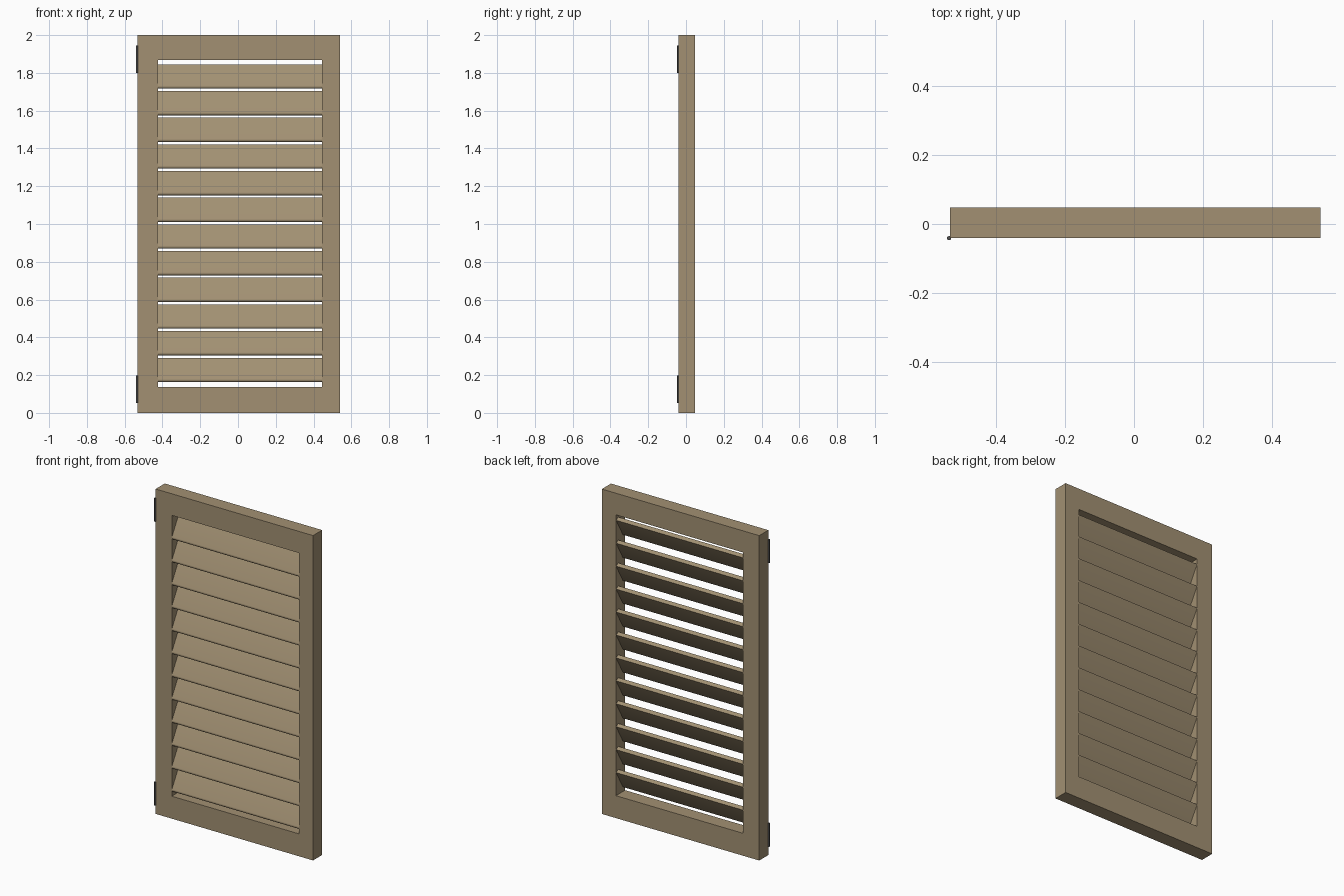
import bpy, bmesh
from math import sin, cos, pi, radians

if "Cube" in bpy.data.objects:
    bpy.data.objects.remove(bpy.data.objects["Cube"])


def material(name, rgb):
    m = bpy.data.materials.new(name)
    m.diffuse_color = (*rgb, 1)
    m.use_nodes = True
    m.node_tree.nodes["Principled BSDF"].inputs["Base Color"].default_value = m.diffuse_color
    return m


wood = material("wood", (0.36, 0.28, 0.17))
metal = material("dark_metal", (0.08, 0.08, 0.08))


def finish(bm, name, mat):
    bmesh.ops.recalc_face_normals(bm, faces=bm.faces)
    me = bpy.data.meshes.new(name)
    bm.to_mesh(me)
    bm.free()
    me.materials.append(mat)
    ob = bpy.data.objects.new(name, me)
    bpy.context.collection.objects.link(ob)
    return ob


def smooth(ob):
    bpy.ops.object.select_all(action='DESELECT')
    ob.select_set(True)
    bpy.context.view_layer.objects.active = ob
    bpy.ops.object.shade_smooth_by_angle(angle=radians(35))


# Outer frame: one rectangular ring with front, back, inner and outer walls
X0, X1, Y0, Y1, H = -0.532, 0.54, -0.041, 0.0475, 2.0
IX0, IX1, IZ0, IZ1 = -0.4225, 0.4435, 0.138, 1.867


def rect(x0, x1, z0, z1):
    return [(x0, z0), (x1, z0), (x1, z1), (x0, z1)]


bm = bmesh.new()
loops = [[bm.verts.new((x, y, z)) for x, z in r]
         for r, y in ((rect(X0, X1, 0, H), Y0), (rect(IX0, IX1, IZ0, IZ1), Y0),
                      (rect(IX0, IX1, IZ0, IZ1), Y1), (rect(X0, X1, 0, H), Y1))]
for k in range(4):
    a, b = loops[k], loops[(k + 1) % 4]
    for i in range(4):
        j = (i + 1) % 4
        bm.faces.new((a[i], a[j], b[j], b[i]))
finish(bm, "frame", wood)

# Slanted slats: square top edge at the back, rounded lower edge at the front
TILT, R, LENGTH = radians(60), 0.012, 0.128
COUNT, PITCH, FIRST = 12, 0.1412, 0.163


def slat_profile():
    local = [(LENGTH, -R), (LENGTH, R)]
    local += [(R * cos(a), R * sin(a))
              for a in (pi / 2 + pi * i / 10 for i in range(11))]
    cy = Y0 + R + 0.001
    return [(cy + u * cos(TILT) - v * sin(TILT),
             R + u * sin(TILT) + v * cos(TILT)) for u, v in local]


for n in range(COUNT):
    bm = bmesh.new()
    z = FIRST + n * PITCH
    face = bm.faces.new([bm.verts.new((IX0, y, z + h)) for y, h in slat_profile()])
    ext = bmesh.ops.extrude_face_region(bm, geom=[face])
    bmesh.ops.translate(bm, vec=(IX1 - IX0, 0, 0),
                        verts=[v for v in ext["geom"] if isinstance(v, bmesh.types.BMVert)])
    # the starting face stays as the left end cap
    smooth(finish(bm, f"slat_{n + 1}", wood))

# Hinge barrels at the front left corner
for name, z in (("lower_hinge", 0.125), ("upper_hinge", 1.872)):
    bpy.ops.mesh.primitive_cylinder_add(vertices=16, radius=0.006, depth=0.144,
                                        location=(X0 - 0.003, Y0, z))
    ob = bpy.context.object
    ob.name = name
    ob.data.materials.append(metal)
    smooth(ob)
